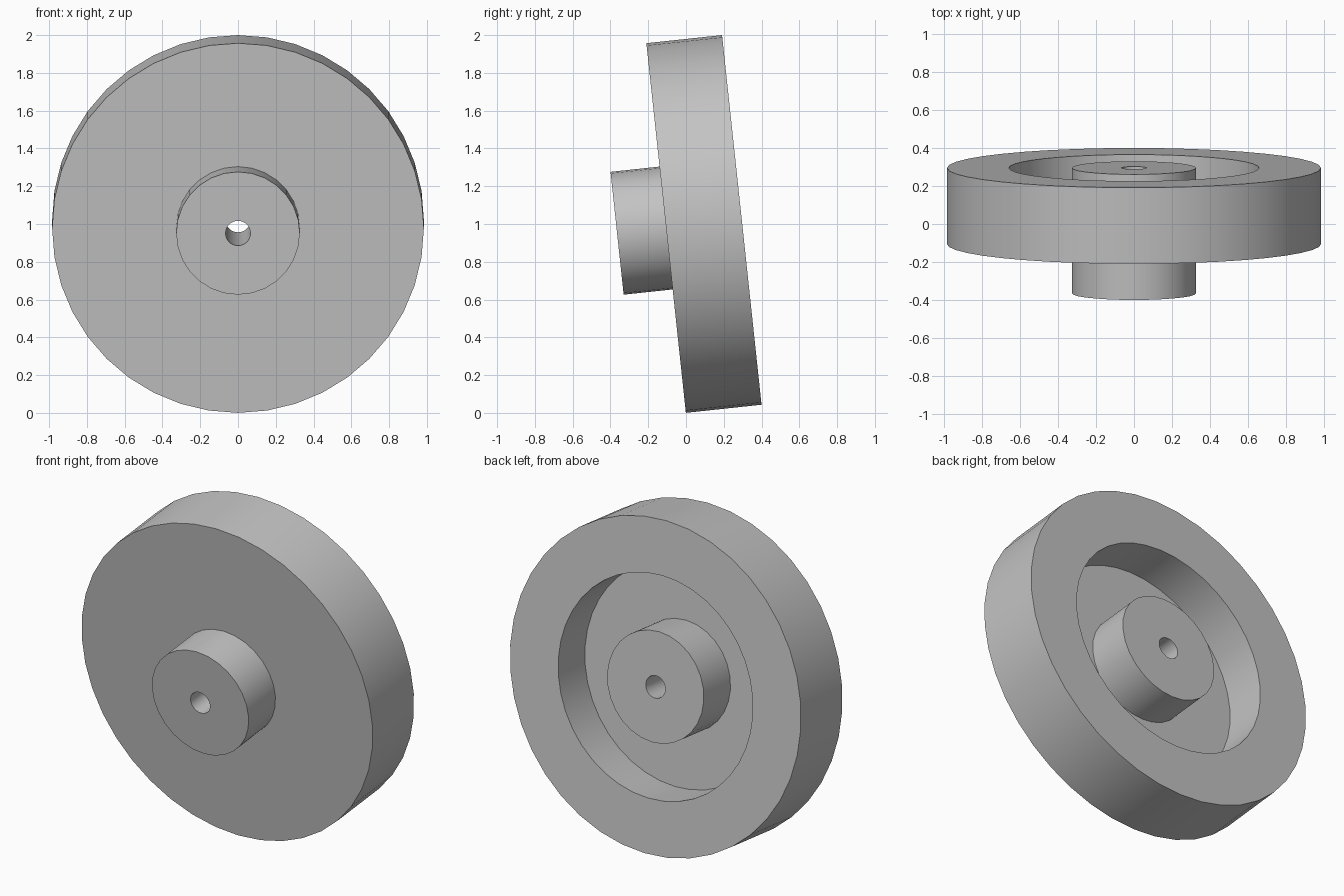
import bpy, bmesh, math
from mathutils import Matrix, Vector

cube = bpy.data.objects.get("Cube")
if cube:
    bpy.data.objects.remove(cube)

TILT = math.radians(6.1)
RADIUS, WIDTH = 0.984, 0.403
HUB_RADIUS, HUB_LENGTH = 0.327, 0.664
BORE, RECESS, RECESS_DEPTH = 0.066, 0.658, 0.26

grey = bpy.data.materials.new("plain_grey")
grey.use_nodes = True
colour = (0.55, 0.55, 0.55, 1)
grey.diffuse_color = colour
grey.node_tree.nodes["Principled BSDF"].inputs["Base Color"].default_value = colour

# Axle runs along local y, origin at the centre of the rear face
place = Matrix.Translation((0, 0.2954, 1.0216)) @ Matrix.Rotation(TILT, 4, 'X')


def lathe(name, profile, sides, closed=False):
    """Revolve (radius, y) points around the axle."""
    bm = bmesh.new()
    rings = []
    for r, y in profile:
        ring = []
        for i in range(sides):
            a = 2 * math.pi * i / sides
            ring.append(bm.verts.new((r * math.sin(a), y, r * math.cos(a))))
        rings.append(ring)
    pairs = list(zip(rings, rings[1:]))
    if closed:
        pairs.append((rings[-1], rings[0]))
    for p, q in pairs:
        for i in range(sides):
            j = (i + 1) % sides
            bm.faces.new((p[i], p[j], q[j], q[i]))
    bmesh.ops.recalc_face_normals(bm, faces=bm.faces)
    mesh = bpy.data.meshes.new(name)
    bm.to_mesh(mesh)
    bm.free()
    mesh.materials.append(grey)
    obj = bpy.data.objects.new(name, mesh)
    bpy.context.collection.objects.link(obj)
    obj.matrix_world = place
    bpy.ops.object.select_all(action='DESELECT')
    obj.select_set(True)
    bpy.context.view_layer.objects.active = obj
    bpy.ops.object.shade_smooth_by_angle(angle=math.radians(30))
    return obj


# Disc with a thick rim and a recess in its rear face
inner = HUB_RADIUS - 0.02
lathe("wheel_disc", [(inner, -WIDTH), (RADIUS, -WIDTH), (RADIUS, 0), (RECESS, 0),
                     (RECESS, -RECESS_DEPTH), (inner, -RECESS_DEPTH)], 40, closed=True)

# Hub through the disc, with an axle bore
lathe("hub", [(BORE, -HUB_LENGTH), (HUB_RADIUS, -HUB_LENGTH),
              (HUB_RADIUS, 0), (BORE, 0)], 28, closed=True)
